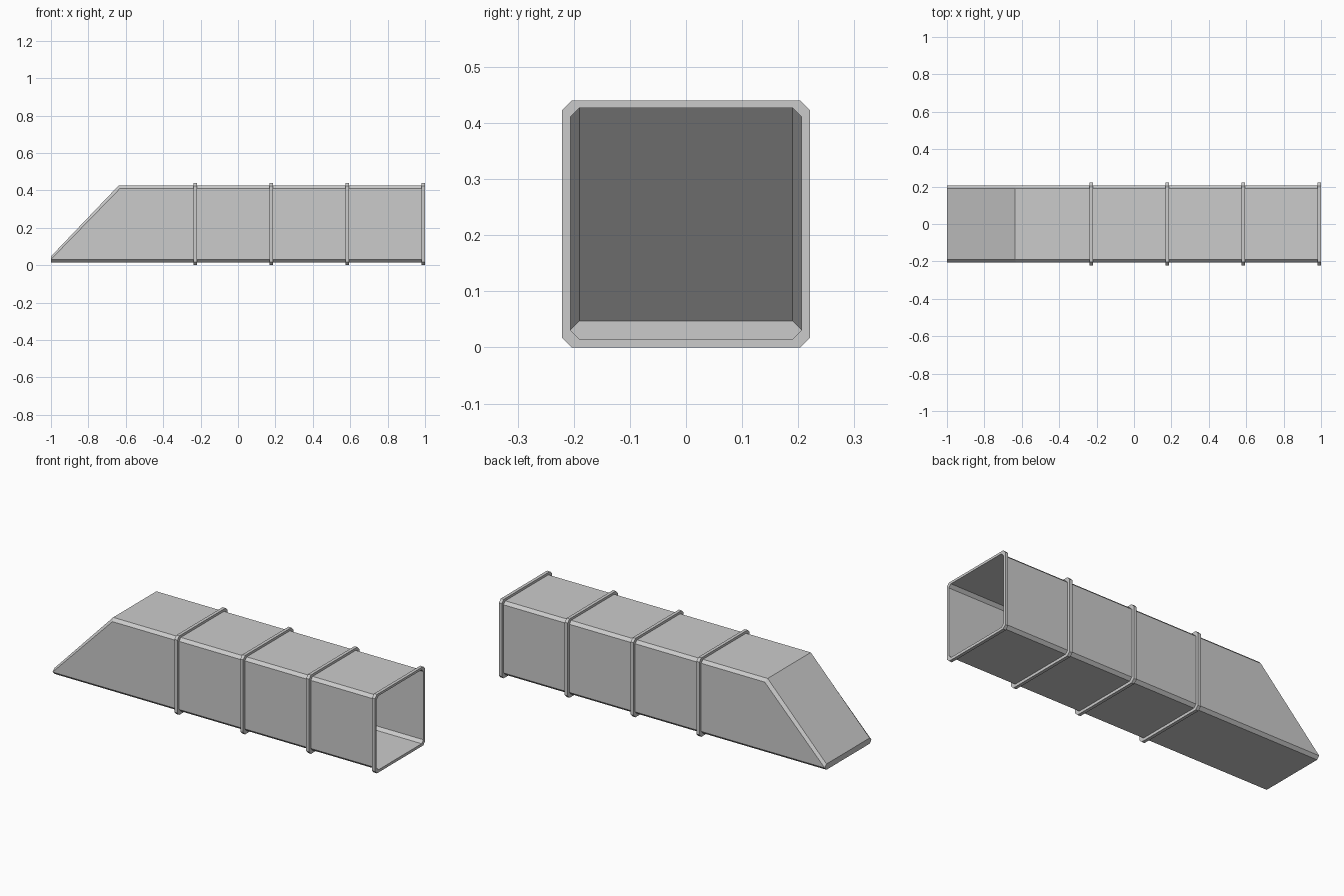
import bpy, bmesh

if "Cube" in bpy.data.objects:
    bpy.data.objects.remove(bpy.data.objects["Cube"])


def octagon(half_w, z0, z1, c):
    """Chamfered rectangle in the YZ plane, counter-clockwise from bottom left."""
    w, i = half_w, half_w - c
    return [(-i, z0), (i, z0), (w, z0 + c), (w, z1 - c),
            (i, z1), (-i, z1), (-w, z1 - c), (-w, z0 + c)]


def bridge(bm, a, b):
    n = len(a)
    for i in range(n):
        j = (i + 1) % n
        bm.faces.new((a[i], a[j], b[j], b[i]))


def finish(bm, name):
    mesh = bpy.data.meshes.new(name)
    bm.to_mesh(mesh)
    bm.free()
    obj = bpy.data.objects.new(name, mesh)
    bpy.context.collection.objects.link(obj)
    return obj


W, Z0, Z1, C = 0.206, 0.015, 0.427, 0.016
outline = octagon(W, Z0, Z1, C)

# Duct shell: open at +x, sloped closed hood at -x
bm = bmesh.new()
mouth = [bm.verts.new((1.0, y, z)) for y, z in outline]
bend_x = [-0.63] * 4 + [-0.637] * 2 + [-0.63] * 2
bend = [bm.verts.new((x, y, z)) for x, (y, z) in zip(bend_x, outline)]
tip = [bm.verts.new((-1.0, y, z)) for y, z in octagon(W, Z0, Z0 + 2 * C, C)]
bridge(bm, bend, mouth)
bridge(bm, tip, bend)
bm.faces.new(tip)
bmesh.ops.remove_doubles(bm, verts=bm.verts, dist=1e-4)
bmesh.ops.dissolve_limit(bm, angle_limit=0.005, verts=bm.verts, edges=bm.edges)
bmesh.ops.recalc_face_normals(bm, faces=bm.faces)
finish(bm, "duct_shell")

# Flange rings around the duct
flange = octagon(0.221, 0.0, 0.44, 0.017)
for k in range(4):
    x1 = 1.0 - 0.4065 * (3 - k)
    x0 = x1 - 0.018
    bm = bmesh.new()
    loops = [[bm.verts.new((x, y, z)) for y, z in prof]
             for x, prof in ((x0, outline), (x0, flange), (x1, flange), (x1, outline))]
    for a, b in zip(loops, loops[1:] + loops[:1]):
        bridge(bm, a, b)
    bmesh.ops.recalc_face_normals(bm, faces=bm.faces)
    finish(bm, f"flange_ring_{k + 1}")
